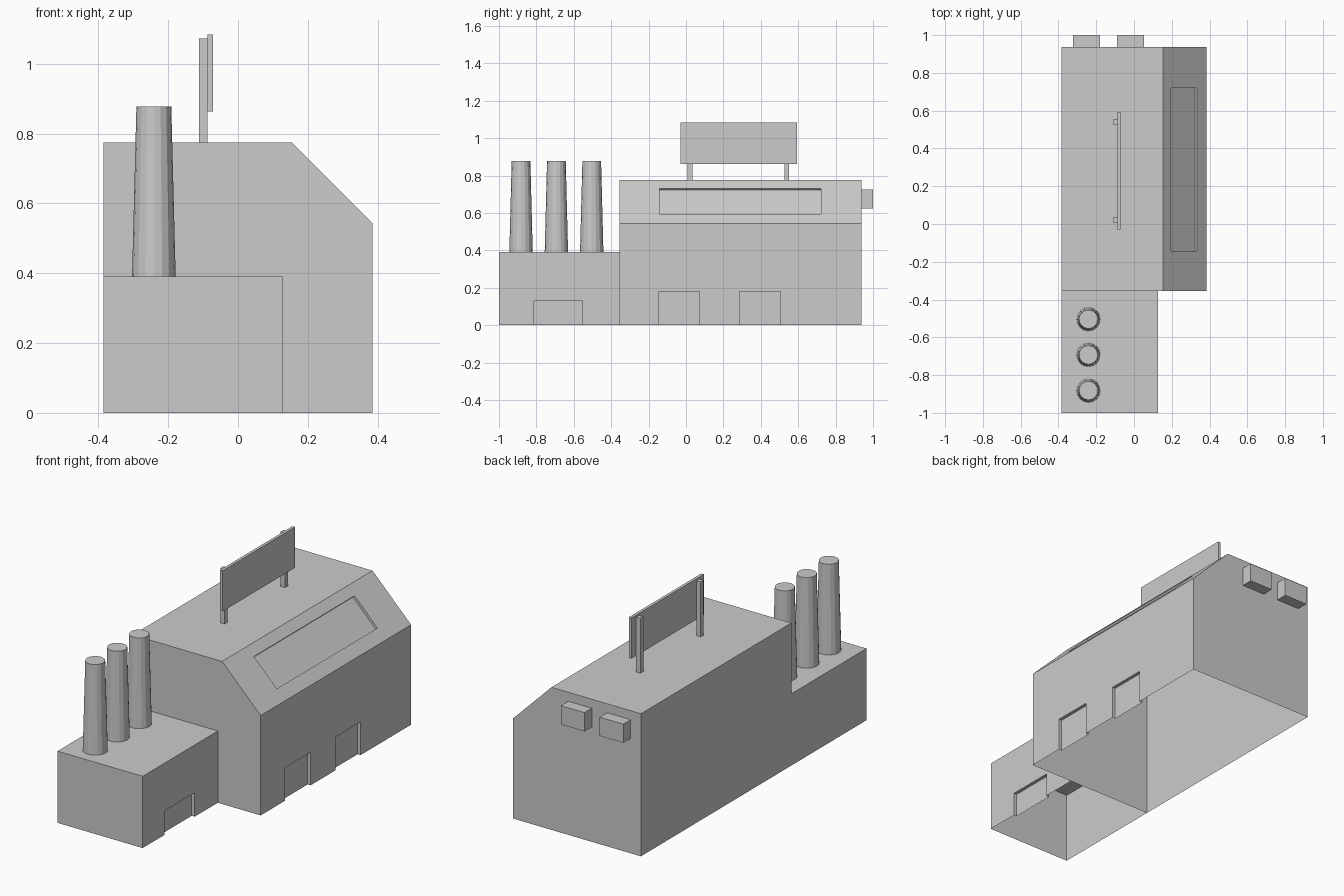
import bpy, bmesh, math
from mathutils import Matrix, Vector

if "Cube" in bpy.data.objects:
    bpy.data.objects.remove(bpy.data.objects["Cube"])


def add_object(name, bm):
    bmesh.ops.recalc_face_normals(bm, faces=bm.faces)
    me = bpy.data.meshes.new(name)
    bm.to_mesh(me)
    bm.free()
    ob = bpy.data.objects.new(name, me)
    bpy.context.collection.objects.link(ob)
    return ob


def box(name, x, y, z):
    bm = bmesh.new()
    bmesh.ops.create_cube(bm, size=1)
    for v in bm.verts:
        v.co = [r[0] if c < 0 else r[1] for c, r in zip(v.co, (x, y, z))]
    return add_object(name, bm)


def prism(name, profile, y0, y1):
    bm = bmesh.new()
    face = bm.faces.new([bm.verts.new((x, y0, z)) for x, z in profile])
    ext = bmesh.ops.extrude_face_region(bm, geom=[face], use_keep_orig=True)
    verts = [g for g in ext["geom"] if isinstance(g, bmesh.types.BMVert)]
    bmesh.ops.translate(bm, verts=verts, vec=(0, y1 - y0, 0))
    return add_object(name, bm)


def carve(ob, cutters):
    bpy.context.view_layer.objects.active = ob
    for c in cutters:
        mod = ob.modifiers.new("recess", "BOOLEAN")
        mod.operation, mod.solver, mod.object = "DIFFERENCE", "EXACT", c
        bpy.ops.object.modifier_apply(modifier=mod.name)
        bpy.data.objects.remove(c)


def open_faces(ob, test):
    bm = bmesh.new()
    bm.from_mesh(ob.data)
    bmesh.ops.delete(bm, geom=[f for f in bm.faces if all(test(v.co) for v in f.verts)],
                     context="FACES")
    bm.to_mesh(ob.data)
    bm.free()


LEFT, RIGHT, JOIN, BACK, ROOF = -0.385, 0.385, -0.355, 0.937, 0.775
ANNEX_R, ANNEX_TOP = 0.127, 0.39

# Main hall: chamfered shell, open underneath, with two door recesses
hall = prism("main_hall", [(LEFT, 0), (RIGHT, 0), (RIGHT, 0.543), (0.153, ROOF), (LEFT, ROOF)],
             JOIN, BACK)
cutters = [box("door_cutter", (RIGHT - 0.018, RIGHT + 0.1), (a, a + 0.218), (-0.1, 0.18))
           for a in (-0.145, 0.286)]

# Skylight recess, square to the sloping roof
slope = box("skylight_cutter", (-0.0975, 0.0975), (-0.432, 0.432), (-0.014, 0.1))
slope.data.transform(Matrix.Translation(Vector((0.265, 0.289, 0.663)))
                     @ Matrix.Rotation(math.radians(45), 4, "Y"))
carve(hall, cutters + [slope])
open_faces(hall, lambda c: abs(c.z) < 1e-4)

# Low annex with one door recess
annex = box("annex", (LEFT, ANNEX_R), (-1, JOIN), (0, ANNEX_TOP))
carve(annex, [box("door_cutter", (ANNEX_R - 0.018, ANNEX_R + 0.1), (-0.813, -0.553), (-0.1, 0.13))])
open_faces(annex, lambda c: abs(c.z) < 1e-4)
open_faces(annex, lambda c: abs(c.y - JOIN) < 1e-4)

# Tapered chimneys
for i, y in enumerate((-0.504, -0.693, -0.882)):
    bm = bmesh.new()
    bmesh.ops.create_cone(bm, cap_ends=True, segments=16, radius1=0.0625, radius2=0.05,
                          depth=0.487,
                          matrix=Matrix.Translation((-0.241, y, ANNEX_TOP + 0.2435)))
    add_object(f"chimney_{i + 1}", bm)

# Rooftop sign board on two posts
box("sign_board", (-0.087, -0.071), (-0.03, 0.593), (0.863, 1.084))
for i, y in enumerate((0.009, 0.527)):
    box(f"sign_post_{i + 1}", (-0.112, -0.087), (y, y + 0.025), (ROOF, 1.073))

# Vent boxes on the back wall
for i, x in enumerate((-0.323, -0.09)):
    box(f"vent_{i + 1}", (x, x + 0.142), (BACK, 1.0), (0.624, 0.726))
